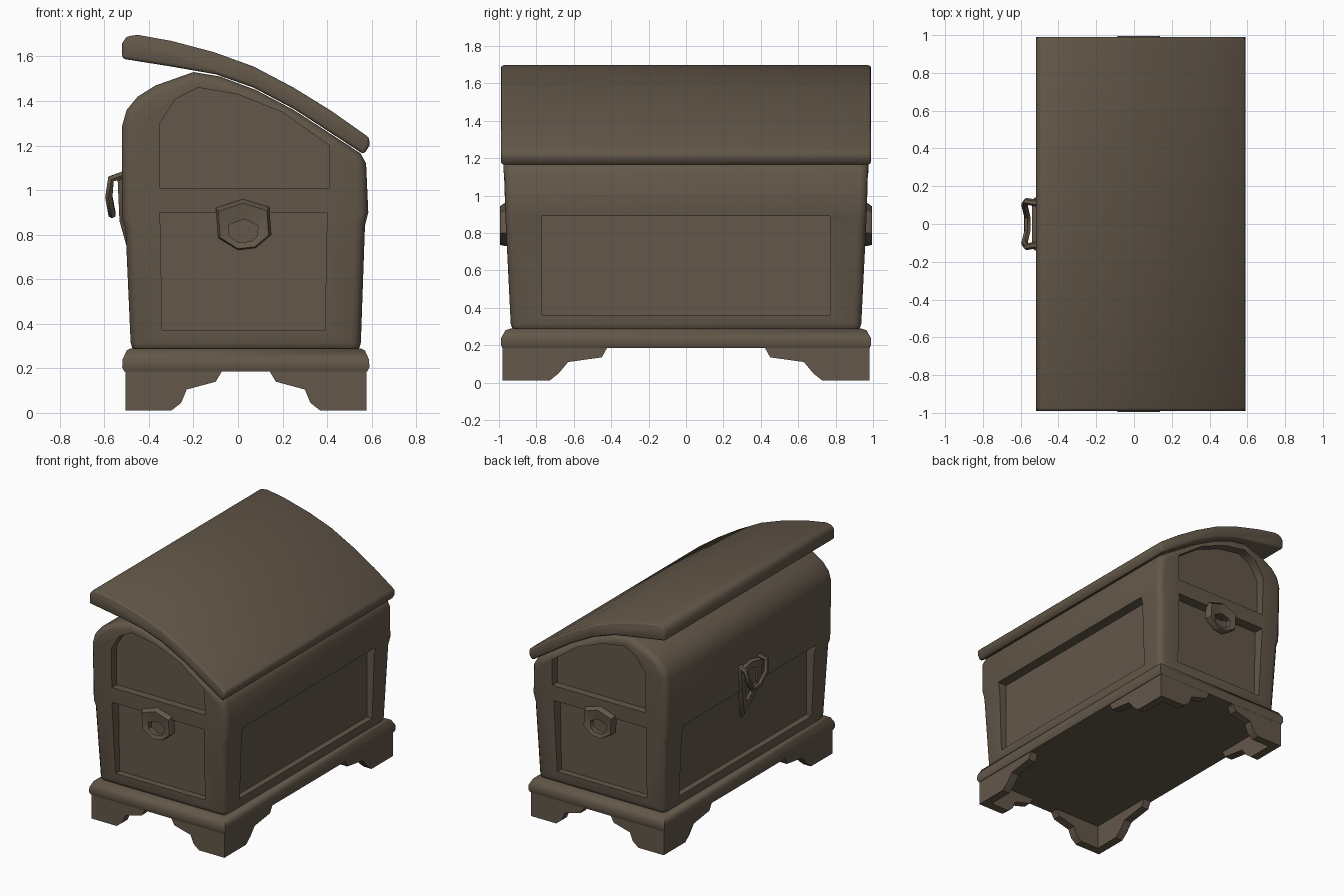
import bpy, bmesh, math
from mathutils import Vector

if "Cube" in bpy.data.objects:
    bpy.data.objects.remove(bpy.data.objects["Cube"])

wood = bpy.data.materials.new("dull brown wood")
wood.use_nodes = True
BROWN = (0.125, 0.096, 0.067, 1)
wood.diffuse_color = BROWN
wood.node_tree.nodes["Principled BSDF"].inputs["Base Color"].default_value = BROWN
CX = 0.035  # middle of the body across x


def finish(name, bm):
    bmesh.ops.recalc_face_normals(bm, faces=bm.faces)
    mesh = bpy.data.meshes.new(name)
    bm.to_mesh(mesh)
    bm.free()
    mesh.materials.append(wood)
    ob = bpy.data.objects.new(name, mesh)
    bpy.context.collection.objects.link(ob)
    return ob


def select(ob):
    bpy.ops.object.select_all(action='DESELECT')
    ob.select_set(True)
    bpy.context.view_layer.objects.active = ob


def smooth(ob, degrees=40):
    select(ob)
    bpy.ops.object.shade_smooth_by_angle(angle=math.radians(degrees))


def bevel(ob, width, segments=2):
    mod = ob.modifiers.new("bevel", 'BEVEL')
    mod.width, mod.segments = width, segments
    mod.limit_method, mod.angle_limit = 'ANGLE', math.radians(35)
    select(ob)
    bpy.ops.object.modifier_apply(modifier=mod.name)


def prism(name, points, axis, lo, hi):
    """Extrude a (horizontal, z) outline along x or y."""
    bm = bmesh.new()
    loops = []
    for d in (lo, hi):
        loops.append([bm.verts.new((d, u, z) if axis == 'x' else (u, d, z)) for u, z in points])
    a, b = loops
    bm.faces.new(a)
    bm.faces.new(b)
    for i in range(len(a)):
        j = (i + 1) % len(a)
        bm.faces.new((a[i], a[j], b[j], b[i]))
    return finish(name, bm)


def loft(name, rings):
    """Stack rectangles given as (half x, half y, z)."""
    bm = bmesh.new()
    loops = [[bm.verts.new((CX + sx * hx, sy * hy, z))
              for sx, sy in ((-1, -1), (1, -1), (1, 1), (-1, 1))] for hx, hy, z in rings]
    bm.faces.new(loops[0])
    bm.faces.new(loops[-1])
    for a, b in zip(loops, loops[1:]):
        for i in range(4):
            j = (i + 1) % 4
            bm.faces.new((a[i], a[j], b[j], b[i]))
    return finish(name, bm)


def holed_plate(name, outer, inner, place):
    """Plate with a hole; place(u, v, d) puts a point at depth d."""
    bm = bmesh.new()
    secs = []
    for o, i in zip(outer, inner):
        mid = [o[k] * 0.8 + i[k] * 0.2 for k in (0, 1)]
        secs.append([bm.verts.new(place(*p, d)) for p, d in
                     ((o, 0), (o, 0.5), (mid, 1), (i, 0.8), (i, 0))])
    for i, a in enumerate(secs):
        b = secs[(i + 1) % len(secs)]
        for k in range(5):
            m = (k + 1) % 5
            bm.faces.new((a[k], a[m], b[m], b[k]))
    ob = finish(name, bm)
    smooth(ob, 50)
    return ob


# Body: domed profile, slightly wider toward the top
profile = [(-0.48, 0.27), (-0.505, 0.83), (-0.52, 0.87), (-0.52, 1.29), (-0.5, 1.36),
           (-0.45, 1.42), (-0.37, 1.47), (-0.2, 1.53), (-0.08, 1.51), (0.08, 1.45),
           (0.25, 1.36), (0.42, 1.25), (0.55, 1.165), (0.575, 1.12), (0.585, 0.9),
           (0.57, 0.84), (0.55, 0.27)]
body = prism("chest_body", profile, 'y', -1, 1)
for v in body.data.vertices:
    v.co.y *= 0.935 + 0.042 * min(1, (v.co.z - 0.27) / 0.85)
bevel(body, 0.045, 3)

# Recessed panels cut into the body
lower_end = [(-0.34, 0.37), (0.39, 0.37), (0.4, 0.9), (-0.35, 0.9)]
upper_end = [(-0.35, 1.01), (0.41, 1.01), (0.41, 1.2), (0.2, 1.35), (0, 1.43),
             (-0.18, 1.46), (-0.28, 1.41), (-0.35, 1.3)]
long_side = [(-0.77, 0.36), (0.77, 0.36), (0.77, 0.89), (-0.77, 0.89)]
cutters = [prism("side_cutter", long_side, 'x', 0.51, 0.8),
           prism("clasp_side_cutter", long_side, 'x', -0.8, -0.44)]
for s in (-1, 1):
    cutters.append(prism("lower_end_cutter", lower_end, 'y', s * 0.89, s * 1.2))
    cutters.append(prism("upper_end_cutter", upper_end, 'y', s * 0.91, s * 1.2))
for cutter in cutters:
    cutter.hide_render = True
    mod = body.modifiers.new("cut", 'BOOLEAN')
    mod.operation, mod.solver, mod.object = 'DIFFERENCE', 'EXACT', cutter
    select(body)
    bpy.ops.object.modifier_apply(modifier=mod.name)
    bpy.data.objects.remove(cutter)
smooth(body)

# Base moulding
smooth(loft("base_moulding", [(0.545, 0.982, 0.185), (0.555, 0.99, 0.205),
                              (0.553, 0.988, 0.24), (0.535, 0.965, 0.28),
                              (0.515, 0.935, 0.29)]), 50)

# Skirt boards with stepped bracket feet
end_foot = [(0.54, 0.2), (0.54, 0.01), (0.335, 0.01), (0.29, 0.045), (0.265, 0.105),
            (0.135, 0.14), (0.105, 0.19), (0.09, 0.2)]
side_foot = [(0.98, 0.2), (0.98, 0.01), (0.73, 0.01), (0.68, 0.05), (0.63, 0.11),
             (0.45, 0.135), (0.42, 0.19), (0.4, 0.2)]
for s, where in ((-1, "front"), (1, "back")):
    for m, hand in ((-1, "right"), (1, "left")):
        foot = prism(f"{where}_{hand}_end_foot", [(CX + m * u, z) for u, z in end_foot],
                     'y', s * 0.92, s * 0.981)
        smooth(foot, 30)
        foot = prism(f"{where}_{hand}_side_foot", [(s * u, z) for u, z in side_foot],
                     'x', CX + m * 0.48, CX + m * 0.541)
        smooth(foot, 30)

# Lid: curved slab, tipped up over the clasp side
lid_top = [(-0.52, 1.66), (-0.5, 1.69), (-0.45, 1.697), (-0.3, 1.67), (-0.11, 1.62),
           (0.07, 1.555), (0.25, 1.46), (0.42, 1.355), (0.59, 1.235)]
lid_under = [(0.59, 1.2), (0.565, 1.16), (0.42, 1.255), (0.25, 1.365), (0.07, 1.46),
             (-0.1, 1.52), (-0.3, 1.555), (-0.52, 1.59)]
lid = prism("lid", lid_top + lid_under, 'y', -0.99, 0.99)
bevel(lid, 0.015, 2)
smooth(lid, 45)

# End handles: shield-shaped rings with a small mount behind
shield = [(-0.1, 0.92), (0.02, 0.96), (0.14, 0.925), (0.15, 0.8), (0.08, 0.74),
          (0, 0.73), (-0.09, 0.785)]
hole = [(-0.04, 0.845), (0.03, 0.87), (0.09, 0.84), (0.085, 0.79), (0.06, 0.77),
        (0, 0.765), (-0.04, 0.795)]
for s, where in ((-1, "front"), (1, "back")):
    holed_plate(f"{where}_handle", shield, hole,
                lambda u, v, d: Vector((u, s * (0.945 + 0.05 * d), v)))
    prism(f"{where}_handle_mount", [(-0.05, 0.88), (0.09, 0.88), (0.06, 0.94), (-0.02, 0.94)],
          'y', s * 0.89, s * 0.97)

# Clasp: tapering plate and a raised loop
clasp = [(-0.14, 1.05), (0, 1.08), (0.14, 1.05), (0.11, 0.86), (0, 0.64), (-0.11, 0.86)]
gap = [(-0.08, 1.0), (0, 1.02), (0.08, 1.0), (0.06, 0.87), (0, 0.76), (-0.06, 0.87)]
holed_plate("clasp_plate", clasp, gap,
            lambda u, v, d: Vector((-0.44 - 0.07 * min(1, (v - 0.64) / 0.25) - 0.03 * d, u, v)))
half = [(-0.51, 0.11, 1.07), (-0.57, 0.12, 1.05), (-0.58, 0.1, 0.97), (-0.565, 0.04, 0.89)]
path = half + [(x, -y, z) for x, y, z in reversed(half)]
curve = bpy.data.curves.new("clasp_loop", 'CURVE')
curve.dimensions = '3D'
curve.bevel_depth, curve.bevel_resolution, curve.use_fill_caps = 0.018, 1, True
spline = curve.splines.new('POLY')
spline.points.add(len(path) - 1)
for point, co in zip(spline.points, path):
    point.co = (*co, 1)
curve.materials.append(wood)
loop = bpy.data.objects.new("clasp_loop", curve)
bpy.context.collection.objects.link(loop)
select(loop)
bpy.ops.object.convert(target='MESH')
smooth(bpy.context.object, 50)
